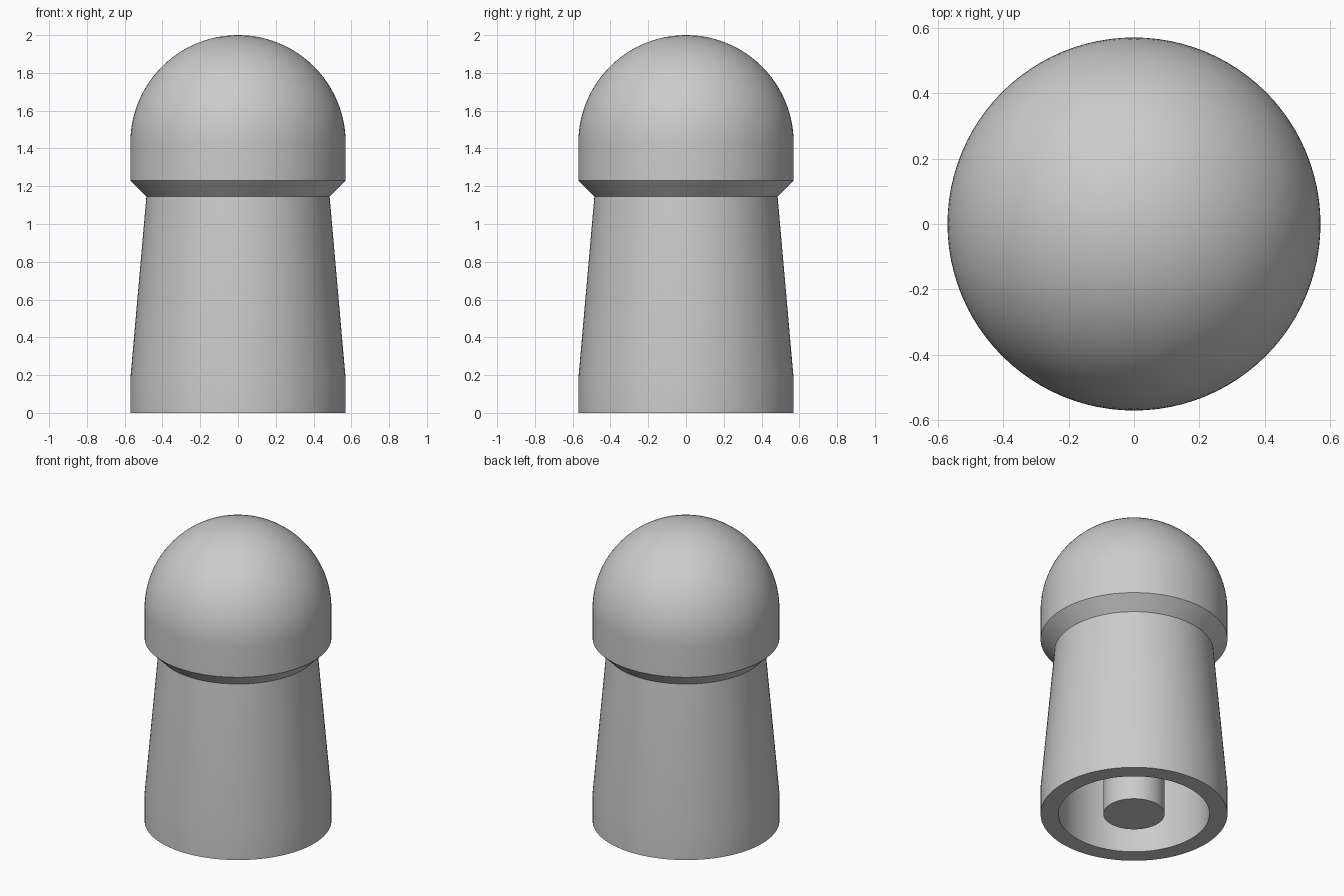
import bpy
import bmesh
import math

SEGMENTS = 96
RADIUS = 0.57      # base, collar and dome
BORE = 0.46        # hollow underside
PEG = 0.187        # post inside the hollow
DEPTH = 1.0        # depth of the hollow

cube = bpy.data.objects.get("Cube")
if cube:
    bpy.data.objects.remove(cube, do_unlink=True)

grey = bpy.data.materials.new("light_grey")
grey.use_nodes = True
colour = (0.6, 0.6, 0.6, 1.0)
grey.diffuse_color = colour
grey.node_tree.nodes["Principled BSDF"].inputs["Base Color"].default_value = colour


def lathe(name, profile):
    """Spin a profile of (radius, height) points around the z axis."""
    bm = bmesh.new()
    verts = [bm.verts.new((r, 0, z)) for r, z in profile]
    edges = [bm.edges.new(pair) for pair in zip(verts, verts[1:])]
    bmesh.ops.spin(bm, geom=verts + edges, axis=(0, 0, 1), cent=(0, 0, 0),
                   angle=math.tau, steps=SEGMENTS)
    bmesh.ops.remove_doubles(bm, verts=bm.verts, dist=0.0001)
    bmesh.ops.recalc_face_normals(bm, faces=bm.faces)
    mesh = bpy.data.meshes.new(name)
    bm.to_mesh(mesh)
    bm.free()
    mesh.materials.append(grey)
    obj = bpy.data.objects.new(name, mesh)
    bpy.context.collection.objects.link(obj)
    bpy.ops.object.select_all(action="DESELECT")
    obj.select_set(True)
    bpy.context.view_layer.objects.active = obj
    bpy.ops.object.shade_smooth_by_angle(angle=math.radians(30))
    return obj


# Closed skin: peg, hollow, tapered body, flared collar and dome
peg = [(0, 0), (PEG, 0), (PEG, DEPTH)]
hollow = [(BORE, DEPTH), (BORE, 0)]
body = [(RADIUS, 0), (RADIUS, 0.18), (0.485, 1.145), (RADIUS, 1.23)]
dome_centre = 2 - RADIUS
dome = []
for i in range(25):
    a = math.pi / 2 * i / 24
    dome.append((RADIUS * math.cos(a), dome_centre + RADIUS * math.sin(a)))
dome[-1] = (0, 2)

lathe("domed_post", peg + hollow + body + dome)
